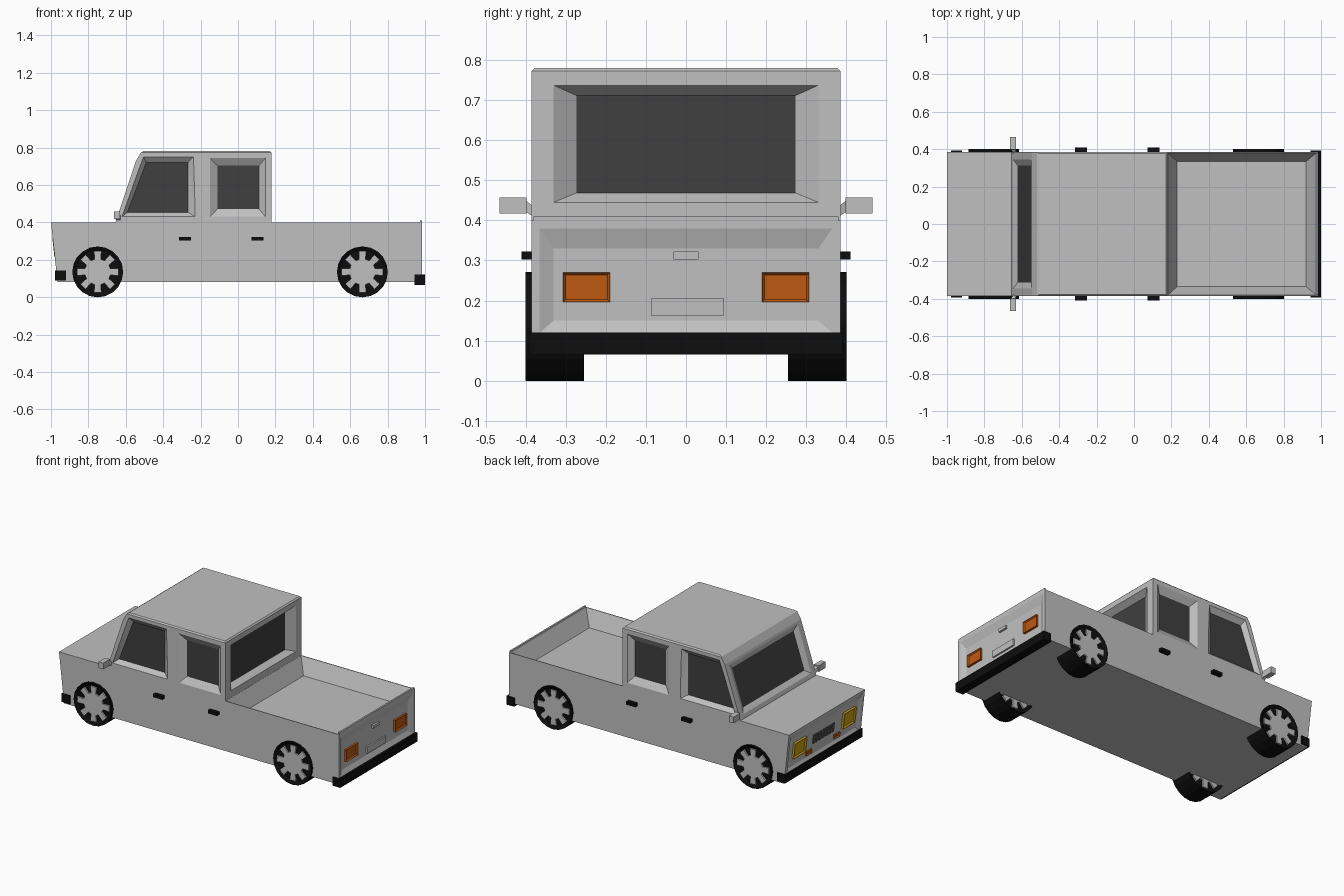
import bpy, bmesh, math
from mathutils import Vector, Matrix

if "Cube" in bpy.data.objects:
    bpy.data.objects.remove(bpy.data.objects["Cube"])


def mat(name, c):
    m = bpy.data.materials.new(name)
    m.diffuse_color = (*c, 1)
    m.use_nodes = True
    m.node_tree.nodes["Principled BSDF"].inputs["Base Color"].default_value = m.diffuse_color
    return m


GREY = mat("body grey", (0.53, 0.53, 0.53))
BLACK = mat("rubber black", (0.004, 0.004, 0.004))
GLASS = mat("dark glass", (0.05, 0.05, 0.05))
ORANGE = mat("signal orange", (0.52, 0.10, 0.006))
YELLOW = mat("headlight yellow", (0.62, 0.36, 0.006))
SLOT = mat("grille grey", (0.10, 0.10, 0.10))


def finish(bm, name, m):
    bmesh.ops.recalc_face_normals(bm, faces=bm.faces)
    me = bpy.data.meshes.new(name)
    bm.to_mesh(me)
    bm.free()
    me.materials.append(m)
    ob = bpy.data.objects.new(name, me)
    bpy.context.collection.objects.link(ob)
    return ob


def prism(pts, y0, y1):
    """Extrude an (x, z) outline along y."""
    bm = bmesh.new()
    f = bm.faces.new([bm.verts.new((x, y0, z)) for x, z in pts])
    r = bmesh.ops.extrude_face_region(bm, geom=[f])
    vs = [v for v in r["geom"] if isinstance(v, bmesh.types.BMVert)]
    bmesh.ops.translate(bm, verts=vs, vec=(0, y1 - y0, 0))
    bmesh.ops.recalc_face_normals(bm, faces=bm.faces)
    return bm


def box(name, m, x, y, z, tilt=0, rim=0, face=1):
    """Box from ranges; rim sinks a panel into the face looking along face*x."""
    bm = bmesh.new()
    bmesh.ops.create_cube(bm, size=1)
    size = (x[1] - x[0], y[1] - y[0], z[1] - z[0])
    bmesh.ops.scale(bm, verts=bm.verts, vec=size)
    if rim:
        fs = [f for f in bm.faces if f.normal.x * face > 0.9]
        bmesh.ops.inset_region(bm, faces=fs, thickness=rim, depth=-0.008)
    c = Vector((sum(x) / 2, sum(y) / 2, sum(z) / 2))
    bm.transform(Matrix.Translation(c) @ Matrix.Rotation(tilt, 4, 'Y'))
    return finish(bm, name, m)


def hull(name, pts, m):
    bm = bmesh.new()
    for p in pts:
        bm.verts.new(p)
    bmesh.ops.convex_hull(bm, input=bm.verts)
    bmesh.ops.dissolve_limit(bm, angle_limit=0.01, verts=bm.verts, edges=bm.edges)
    return finish(bm, name, m)


def recess(target, outer, inner, glass=None):
    """Cut a tapered pocket, optionally with a pane on its floor."""
    a, b = [Vector(p) for p in outer], [Vector(p) for p in inner]
    cut = hull("cutter", [p + (p - q) * 0.3 for p, q in zip(a, b)] + b, GREY)
    mod = target.modifiers.new("cut", 'BOOLEAN')
    mod.object, mod.solver, mod.operation = cut, 'EXACT', 'DIFFERENCE'
    bpy.context.view_layer.objects.active = target
    bpy.ops.object.modifier_apply(modifier=mod.name)
    bpy.data.objects.remove(cut)
    if glass:
        hull(glass, [q.lerp(p, t) for p, q in zip(a, b) for t in (-0.1, 0.06)], GLASS)


def rect(fx, y, z0, z1):
    """Rectangle across the car, x given by a function of z."""
    return [(fx(zz), yy, zz) for yy, zz in ((-y, z0), (y, z0), (y, z1), (-y, z1))]


def nose(z):
    return -1 + (0.4 - z) * 0.11


# lower body with load bed, tailgate panel and nose panel
body = finish(prism([(-1, 0.4), (nose(0.08), 0.08), (0.985, 0.08), (0.985, 0.4)],
                    -0.385, 0.385), "lower_body", GREY)
recess(body, [(x, y, 0.4) for x in (0.181, 0.975) for y in (-0.38, 0.38)],
       [(x, y, 0.3) for x in (0.23, 0.92) for y in (-0.335, 0.335)])
recess(body, rect(lambda z: 0.985, 0.365, 0.12, 0.38),
       rect(lambda z: 0.97, 0.33, 0.15, 0.33))
recess(body, rect(nose, 0.365, 0.14, 0.385),
       rect(lambda z: nose(z) + 0.012, 0.345, 0.16, 0.35))
box("tailgate_lip", GREY, (0.974, 0.985), (-0.38, 0.38), (0.39, 0.41))

# cab with bevelled roof
bm = prism([(-0.66, 0.385), (-0.545, 0.73), (-0.515, 0.78), (0.18, 0.78), (0.18, 0.385)],
           -0.385, 0.385)
roof = [e for e in bm.edges if all(v.co.z > 0.779 for v in e.verts)]
bmesh.ops.bevel(bm, geom=roof, offset=0.008, segments=1, affect='EDGES')
cab = finish(bm, "cab", GREY)


def shield(z):
    return -0.66 + (z - 0.385) / 3


recess(cab, rect(shield, 0.345, 0.425, 0.715),
       rect(lambda z: shield(z) + 0.018, 0.31, 0.45, 0.68), "windscreen")
recess(cab, rect(lambda z: 0.18, 0.33, 0.445, 0.737),
       rect(lambda z: 0.14, 0.27, 0.47, 0.71), "rear_window")

# side windows: outer outline, then pane outline
WINDOWS = {
    "front_side_window": ([(-0.62, 0.43), (-0.505, 0.75), (-0.238, 0.75), (-0.23, 0.43)],
                          [(-0.59, 0.455), (-0.49, 0.717), (-0.27, 0.717), (-0.27, 0.455)]),
    "rear_side_window": ([(-0.15, 0.43), (-0.15, 0.745), (0.147, 0.745), (0.147, 0.43)],
                         [(-0.108, 0.473), (-0.108, 0.70), (0.11, 0.70), (0.11, 0.473)]),
}
for s in (-1, 1):
    for name, (o, i) in WINDOWS.items():
        recess(cab, [(x, s * 0.385, z) for x, z in o],
               [(x, s * 0.357, z) for x, z in i], name)

# bumpers
box("front_bumper", BLACK, (-0.978, -0.92), (-0.392, 0.392), (0.088, 0.142))
box("rear_bumper", BLACK, (0.945, 1.0), (-0.392, 0.392), (0.065, 0.12))

# tailgate handle and plate
box("tailgate_handle", GREY, (0.96, 0.982), (-0.031, 0.031), (0.303, 0.322))
box("number_plate", GREY, (0.96, 0.98), (-0.087, 0.095), (0.163, 0.205))

# wheels
def wheel(x, s):
    bm = bmesh.new()
    rot = Matrix.Rotation(math.pi / 2, 4, 'X')
    bmesh.ops.create_cone(bm, cap_ends=True, segments=20, radius1=0.136, radius2=0.136,
                          depth=0.145, matrix=Matrix.Translation((x, s * 0.3275, 0.135)) @ rot)
    bm.normal_update()
    for f in [f for f in bm.faces if abs(f.normal.y) > 0.9]:
        bmesh.ops.inset_region(bm, faces=[f], thickness=0.021, depth=-0.014)
    finish(bm, "tyre", BLACK)
    star = []
    for k in range(8):
        for r, d in ((0.07, -14), (0.113, -10), (0.113, 10), (0.07, 14)):
            a = math.radians(k * 45 + d)
            star.append((x + r * math.cos(a), 0.135 + r * math.sin(a)))
    for y0, y1 in ((0.38, 0.395), (0.26, 0.275)):
        finish(prism(star, s * y0, s * y1), "wheel_rim", GREY)


TILT = -math.atan(0.11)
for s in (-1, 1):
    def span(a, b):
        return tuple(sorted((s * a, s * b)))

    for x in (-0.75, 0.665):
        wheel(x, s)
    # door handles
    for x in (-0.283, 0.105):
        box("door_handle", BLACK, (x - 0.032, x + 0.032), span(0.38, 0.41), (0.302, 0.322))
    # mirrors on tapered arms
    box("mirror", GREY, (-0.663, -0.63), span(0.398, 0.465), (0.417, 0.457))
    hull("mirror_arm", [(x, s * 0.4, z) for x in (-0.658, -0.635) for z in (0.422, 0.45)]
         + [(x, s * 0.375, z) for x in (-0.645, -0.625) for z in (0.405, 0.43)], GREY)
    # lights
    box("tail_light", ORANGE, (0.955, 0.984), span(0.19, 0.307), (0.196, 0.27),
        rim=0.009, face=1)
    xh = nose(0.265)
    box("headlight", YELLOW, (xh - 0.002, xh + 0.03), span(0.19, 0.31), (0.215, 0.315),
        TILT, 0.012, -1)
    xi = nose(0.19)
    box("indicator", ORANGE, (xi + 0.002, xi + 0.03), span(0.115, 0.17), (0.178, 0.205),
        TILT, 0.006, -1)

# grille slots
xg = nose(0.26)
for k in range(7):
    y = (k - 3) * 0.032
    box("grille_slot", SLOT, (xg + 0.006, xg + 0.02), (y - 0.01, y + 0.01),
        (0.232, 0.288), TILT)
